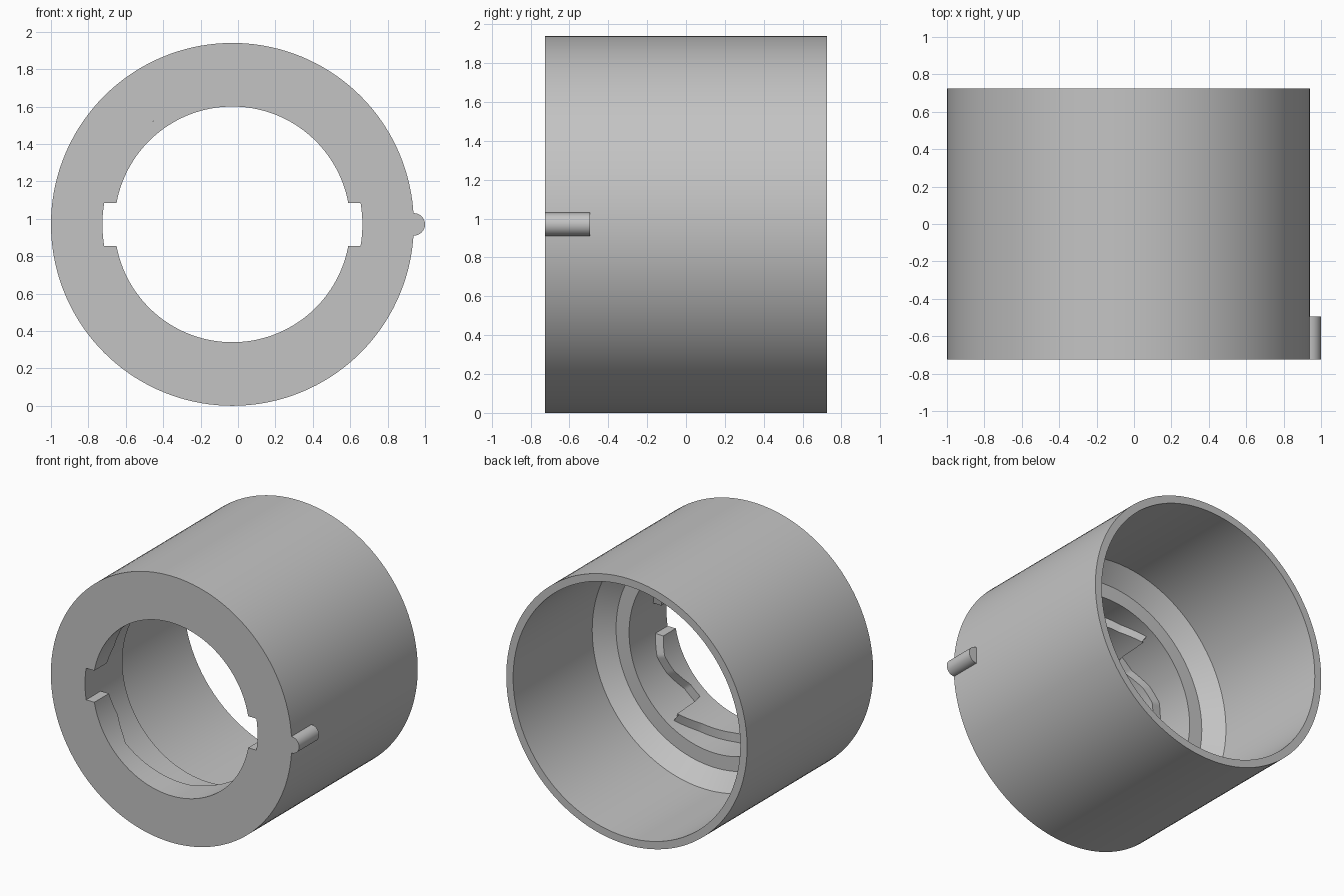
import bpy, bmesh, math
from mathutils import Matrix

cube = bpy.data.objects.get("Cube")
if cube:
    bpy.data.objects.remove(cube, do_unlink=True)

CX, CZ, FRONT, BACK = -0.03, 0.97, -0.725, 0.725
BORE, LIP, SLOT = 0.695, 0.63, 0.115

grey = bpy.data.materials.new("plain grey")
grey.use_nodes = True
colour = (0.55, 0.55, 0.55, 1)
grey.diffuse_color = colour
grey.node_tree.nodes["Principled BSDF"].inputs["Base Color"].default_value = colour


def finish(bm, name):
    bmesh.ops.recalc_face_normals(bm, faces=bm.faces)
    mesh = bpy.data.meshes.new(name)
    bm.to_mesh(mesh)
    bm.free()
    mesh.materials.append(grey)
    ob = bpy.data.objects.new(name, mesh)
    bpy.context.collection.objects.link(ob)
    bpy.ops.object.select_all(action='DESELECT')
    ob.select_set(True)
    bpy.context.view_layer.objects.active = ob
    bpy.ops.object.shade_smooth_by_angle(angle=math.radians(25))
    return ob


def polar(r, angle, y):
    return (CX + r * math.cos(angle), y, CZ - r * math.sin(angle))


# Turned sleeve: outer wall, rear bore, chamfer, ledge and front bore
bm = bmesh.new()
section = [(BORE, FRONT), (0.97, FRONT), (0.97, BACK), (0.915, BACK),
           (0.915, -0.185), (0.80, -0.295), (BORE, -0.295)]
N = 144
rings = [[bm.verts.new(polar(r, math.tau * i / N, y)) for r, y in section]
         for i in range(N)]
for i in range(N):
    a, b = rings[i], rings[(i + 1) % N]
    for j in range(len(section)):
        k = (j + 1) % len(section)
        bm.faces.new((a[j], a[k], b[k], b[j]))
finish(bm, "sleeve")

# Lip thickness by angle in degrees: detent, stop and long locking ramp
THICKNESS = [(9, 0.14), (22, 0.18), (33, 0.15), (45, 0.08), (55, 0.08),
             (56, 0.37), (70, 0.28), (90, 0.21), (138, 0.14),
             (142, 0.16), (155, 0.20), (171, 0.165)]


def thickness(deg):
    for (a, ta), (b, tb) in zip(THICKNESS, THICKNESS[1:]):
        if deg <= b:
            return ta + (tb - ta) * (deg - a) / (b - a)
    return THICKNESS[-1][1]


# Two half-turn lips, separated by straight-sided entry slots
for turn, name in ((0, "lower_lip"), (math.pi, "upper_lip")):
    bm = bmesh.new()
    rows = []
    steps = 160
    for i in range(steps + 1):
        row = []
        for r in (LIP, BORE):
            start = math.asin(SLOT / r)
            angle = start + (math.pi - 2 * start) * i / steps
            depth = thickness(math.degrees(angle))
            row += [bm.verts.new(polar(r, angle + turn, FRONT)),
                    bm.verts.new(polar(r, angle + turn, FRONT + depth))]
        rows.append(row)
    for a, b in zip(rows, rows[1:]):
        for j, k in ((0, 1), (1, 3), (3, 2), (2, 0)):
            bm.faces.new((a[j], a[k], b[k], b[j]))
    for end in (rows[0], rows[-1]):
        bm.faces.new((end[0], end[1], end[3], end[2]))
    finish(bm, name)

# Small round index pin on the side at the front
bm = bmesh.new()
bmesh.ops.create_cone(bm, cap_ends=True, segments=32, radius1=0.06,
                      radius2=0.06, depth=0.23,
                      matrix=Matrix.Translation((0.94, FRONT + 0.115, CZ))
                      @ Matrix.Rotation(math.pi / 2, 4, 'X'))
finish(bm, "index_pin")
